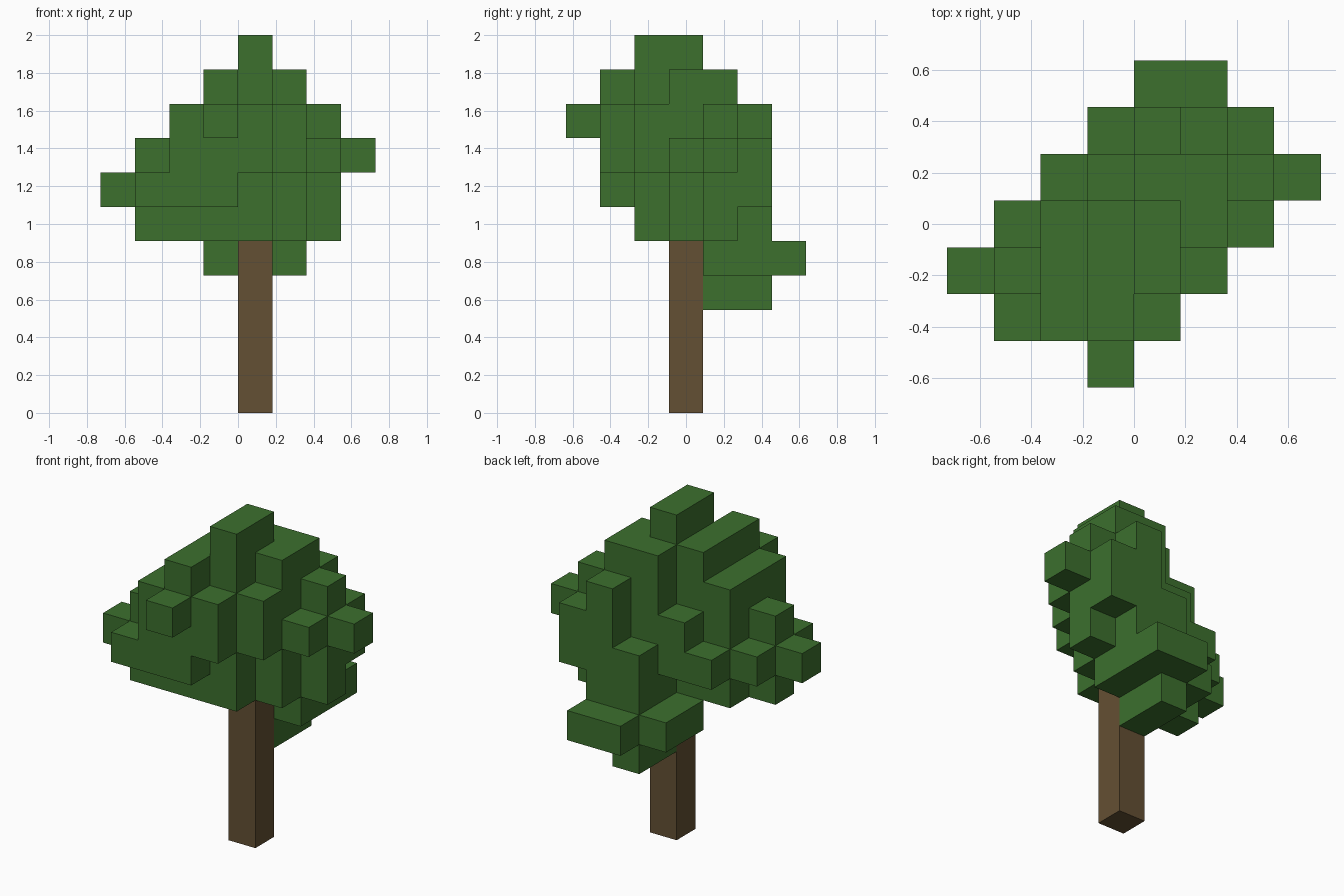
import bpy
import bmesh
from mathutils import Vector

cube = bpy.data.objects.get("Cube")
if cube:
    bpy.data.objects.remove(cube, do_unlink=True)

UNIT = 2 / 11  # edge of one block


def make_material(name, color):
    mat = bpy.data.materials.new(name)
    mat.use_nodes = True
    mat.diffuse_color = color
    mat.node_tree.nodes["Principled BSDF"].inputs["Base Color"].default_value = color
    return mat


def build_blocks(name, cells, mat):
    """Make one closed block shell, keeping only faces with no neighbouring block."""
    bm = bmesh.new()
    corners = {}

    def corner(point):
        key = tuple(round(2 * value) for value in point)
        if key not in corners:
            corners[key] = bm.verts.new(point * UNIT)
        return corners[key]

    for cell in cells:
        # Blocks are offset half a unit along x and stand on the ground
        centre = Vector(cell) + Vector((0.5, 0, 0.5))
        for axis in range(3):
            for sign in (-1, 1):
                neighbour = list(cell)
                neighbour[axis] += sign
                if tuple(neighbour) in cells:
                    continue
                normal, u, v = Vector(), Vector(), Vector()
                normal[axis] = sign / 2
                u[(axis + 1) % 3] = 0.5
                v[(axis + 2) % 3] = sign / 2
                middle = centre + normal
                loop = (middle - u - v, middle + u - v, middle + u + v, middle - u + v)
                bm.faces.new([corner(point) for point in loop])

    mesh = bpy.data.meshes.new(name)
    bm.to_mesh(mesh)
    bm.free()
    mesh.materials.append(mat)
    obj = bpy.data.objects.new(name, mesh)
    bpy.context.collection.objects.link(obj)
    return obj


leaf_green = make_material("leaf_green", (0.045, 0.162, 0.027, 1))
bark_brown = make_material("bark_brown", (0.127, 0.080, 0.033, 1))

# Trunk: a single column of blocks
build_blocks("trunk", {(0, 0, level) for level in range(5)}, bark_brown)

# Crown: for each level, the first row in y, then the (first, last) block in x of each row
crown_levels = {
    3: (1, [(0, 0), (0, 0)]),
    4: (1, [(-1, 1), (-1, 1), (0, 1)]),
    5: (-1, [(-3, 0), (-2, 1), (0, 2), (0, 1)]),
    6: (-2, [(-3, -1), (-4, 0), (-3, 1), (-2, 2), (0, 2)]),
    7: (-2, [(-2, 0), (-3, 1), (-2, 2), (-1, 3), (1, 2)]),
    8: (-3, [(-1, -1), (-2, 0), (-2, 1), (-2, 1), (0, 2), (1, 1)]),
    9: (-2, [(-1, -1), (-1, 0), (-1, 1), (0, 1)]),
    10: (-1, [(0, 0), (0, 0)]),
}
crown_cells = {
    (column, row, level)
    for level, (first_row, spans) in crown_levels.items()
    for row, (first, last) in enumerate(spans, first_row)
    for column in range(first, last + 1)
}
build_blocks("leaf_crown", crown_cells, leaf_green)
